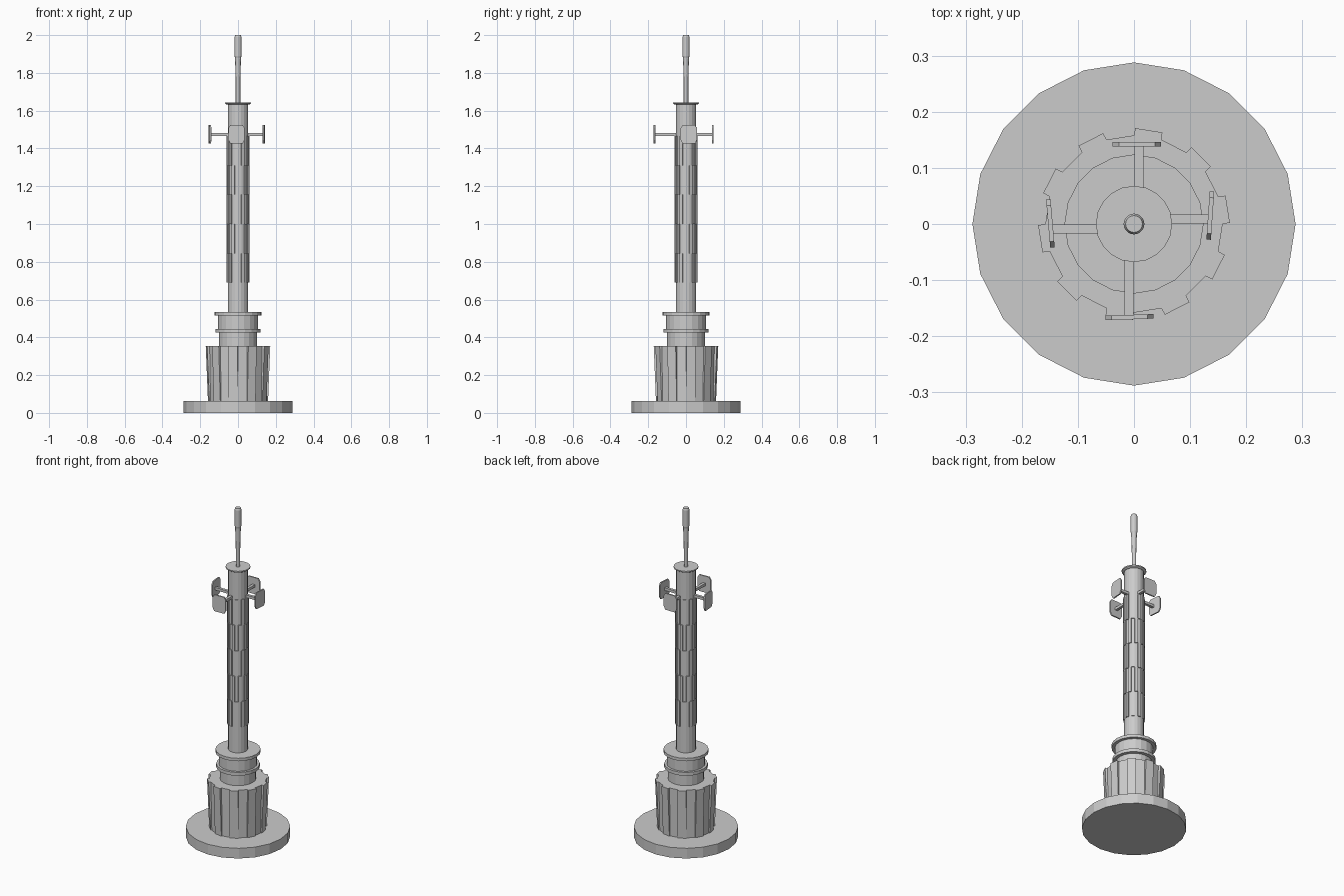
import bpy, bmesh
from math import sin, cos, pi, radians

if "Cube" in bpy.data.objects:
    bpy.data.objects.remove(bpy.data.objects["Cube"])

N = 20  # sides of every round part
STEP = 2 * pi / N


def make(name, verts, faces):
    me = bpy.data.meshes.new(name)
    me.from_pydata(verts, [], faces)
    bm = bmesh.new()
    bm.from_mesh(me)
    bmesh.ops.recalc_face_normals(bm, faces=bm.faces)
    bm.to_mesh(me)
    bm.free()
    ob = bpy.data.objects.new(name, me)
    bpy.context.collection.objects.link(ob)
    return ob


def lathe(name, profile):
    """Closed solid of revolution from (radius, z) points, bottom to top."""
    verts = [(r * cos(i * STEP), r * sin(i * STEP), z) for r, z in profile for i in range(N)]
    faces = [(k * N + i, k * N + (i + 1) % N, (k + 1) * N + (i + 1) % N, (k + 1) * N + i)
             for k in range(len(profile) - 1) for i in range(N)]
    faces += [tuple(range(N)), tuple(range(len(verts) - N, len(verts)))]
    return make(name, verts, faces)


def raised_panels(name, cells):
    """Facets pushed out along their normals: (facet, radius, z0, z1, out0, out1)."""
    verts, faces = [], []
    for f, r, z0, z1, o0, o1 in cells:
        b = len(verts)
        n = (f + 0.5) * STEP
        for z, out in ((z0, o0), (z1, o1)):
            for a, o in ((f, -0.004), (f + 1, -0.004), (f + 1, out), (f, out)):
                verts.append((r * cos(a * STEP) + o * cos(n), r * sin(a * STEP) + o * sin(n), z))
        faces += [tuple(b + i for i in q) for q in
                  ((0, 1, 2, 3), (4, 5, 6, 7), (0, 1, 5, 4), (1, 2, 6, 5), (2, 3, 7, 6), (3, 0, 4, 7))]
    return make(name, verts, faces)


# Base, fluted drum and collars
lathe("base_disc", [(0.288, 0), (0.288, 0.062)])
lathe("drum", [(0.153, 0.06), (0.158, 0.355)])
raised_panels("drum_flutes", [(f, 0.157, 0.06, 0.355, 0.002, 0.014) for f in range(0, N, 2)])
lathe("collars", [(0.1, 0.35), (0.1, 0.425), (0.12, 0.425), (0.12, 0.445), (0.106, 0.445),
                  (0.106, 0.515), (0.124, 0.515), (0.124, 0.533)])

# Column with staggered plates and cap
lathe("column", [(0.054, 0.53), (0.054, 1.636)])
row = 0.155
raised_panels("column_plates", [(f, 0.054, 0.69 + k * row, 0.69 + (k + 1) * row, 0.006, 0.006)
                                for k in range(5) for f in range(k % 2, N, 2)])
lathe("cap_flange", [(0.06, 1.632), (0.068, 1.637), (0.068, 1.644)])

# Rod on top
lathe("rod", [(0.012, 1.64), (0.0125, 1.78), (0.016, 1.88), (0.0185, 1.89), (0.0185, 1.99), (0.015, 2.0)])

# Four arms with clipped-corner plates: (direction, plate distance, sideways shift, yaw)
OUTLINE = [(-0.032, 0.05), (0.032, 0.05), (0.043, 0.033), (0.043, -0.03),
           (0.032, -0.05), (-0.032, -0.05), (-0.043, -0.03), (-0.043, 0.033)]
ARMS = [("right", 0, 0.136, 0.015, -4), ("back", 90, 0.142, -0.005, 0),
        ("left", 180, 0.149, -0.001, 5), ("front", 270, 0.166, -0.008, 2)]
for side, ang, dist, shift, yaw in ARMS:
    t = radians(ang)
    lat = -0.0085 if ang in (90,) else 0.0085
    if ang == 270:
        lat = -0.0085
    bpy.ops.mesh.primitive_cube_add(size=1)
    arm = bpy.context.object
    arm.name = side + "_arm"
    length = dist - 0.045
    mid = 0.045 + length / 2
    arm.scale = (length, 0.016, 0.016)
    arm.rotation_euler.z = t
    arm.location = (mid * cos(t) - lat * sin(t), mid * sin(t) + lat * cos(t), 1.475)
    verts = [(x, y, z) for x in (-0.004, 0.004) for y, z in OUTLINE]
    faces = [tuple(range(8)), tuple(range(8, 16))]
    faces += [(i, (i + 1) % 8, (i + 1) % 8 + 8, i + 8) for i in range(8)]
    plate = make(side + "_plate", verts, faces)
    plate.rotation_euler.z = t + radians(yaw)
    plate.location = (dist * cos(t) - shift * sin(t), dist * sin(t) + shift * cos(t), 1.475)
